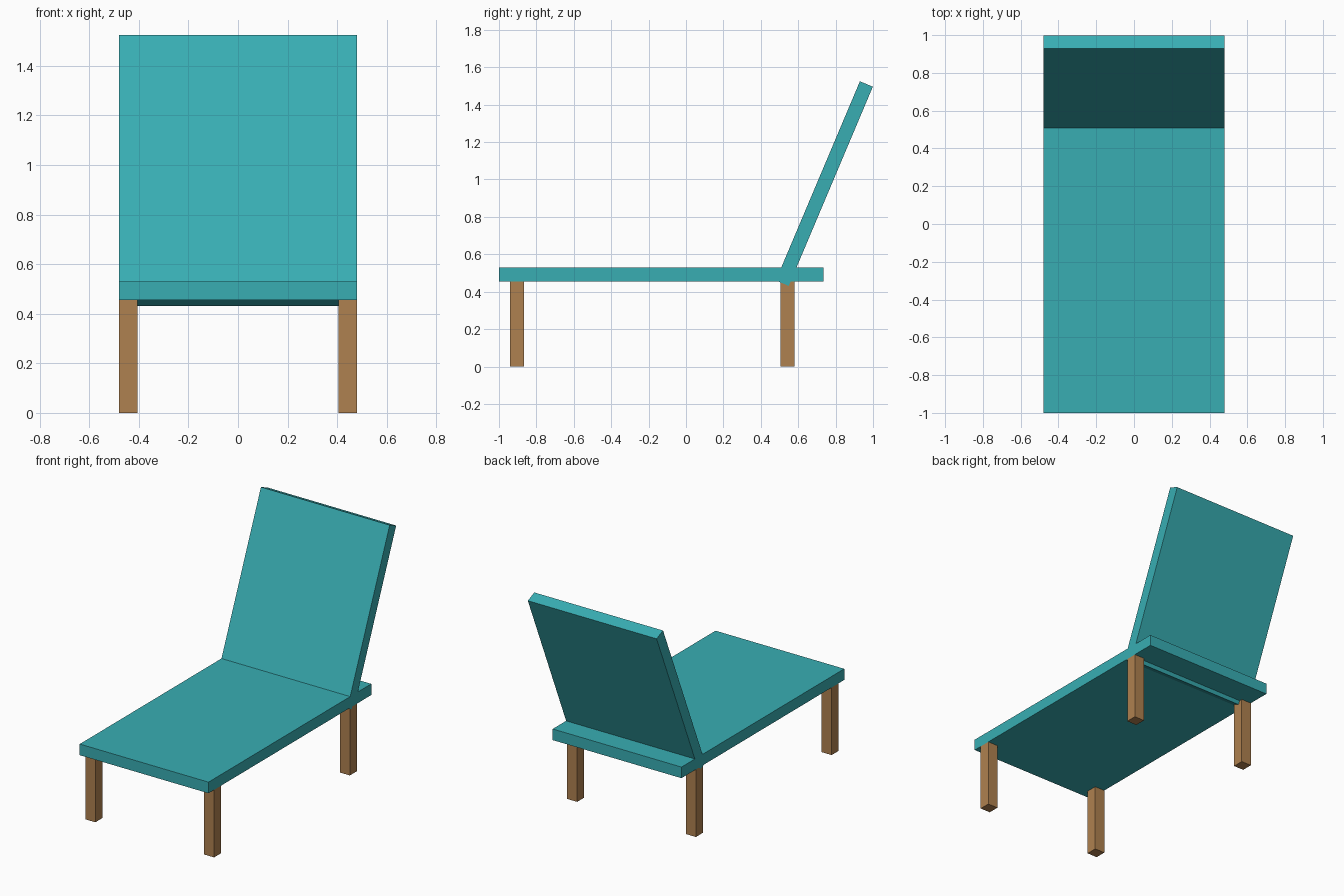
import bpy
from math import radians

if "Cube" in bpy.data.objects:
    bpy.data.objects.remove(bpy.data.objects["Cube"])


def material(name, color):
    mat = bpy.data.materials.new(name)
    mat.diffuse_color = (*color, 1)
    mat.use_nodes = True
    mat.node_tree.nodes["Principled BSDF"].inputs["Base Color"].default_value = mat.diffuse_color
    return mat


def box(name, center, size, mat, tilt=0):
    bpy.ops.mesh.primitive_cube_add(size=1)
    ob = bpy.context.object
    ob.name = name
    ob.scale = size
    bpy.ops.object.transform_apply(location=False, rotation=False, scale=True)
    ob.location = center
    ob.rotation_euler.x = radians(tilt)
    ob.data.materials.append(mat)
    return ob


teal = material("teal_fabric", (0.04, 0.42, 0.45))
wood = material("wood", (0.43, 0.22, 0.08))

WIDTH, THICK = 0.96, 0.075
SEAT_BOTTOM = 0.455

# Flat lounger seat
box("seat", (0, -0.133, SEAT_BOTTOM + THICK / 2), (WIDTH, 1.734, THICK), teal)

# Reclined backrest, its lower edge passing through the seat
box("backrest", (0, 0.7395, 0.978), (WIDTH, THICK, 1.156), teal, tilt=-22.9)

# Four square legs flush with the seat sides
for end, y in (("front", -0.903), ("back", 0.543)):
    for side, s in (("left", -1), ("right", 1)):
        box(f"{end}_{side}_leg", (s * (WIDTH - THICK) / 2, y, SEAT_BOTTOM / 2),
            (THICK, THICK, SEAT_BOTTOM), wood)
